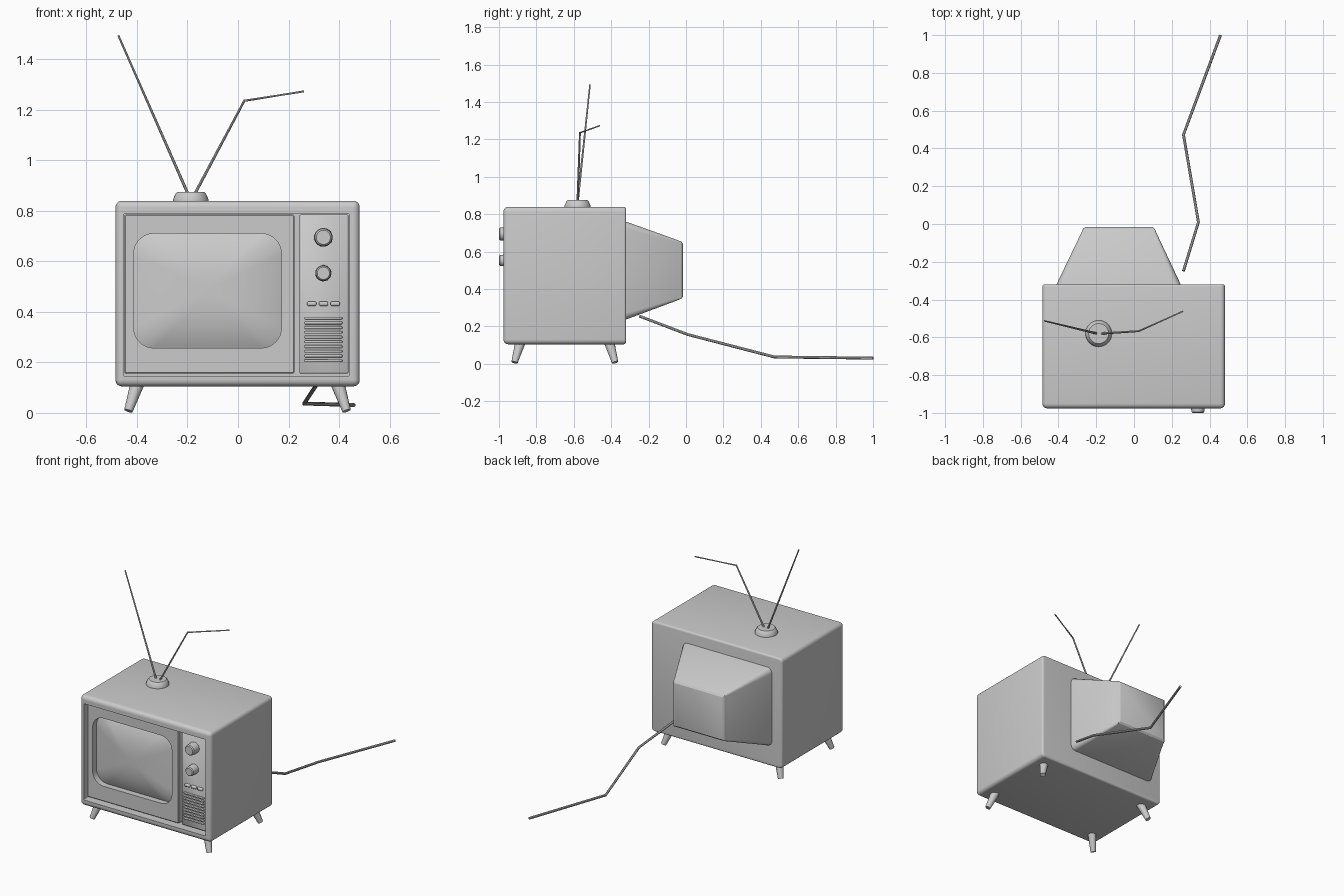
import bpy, bmesh, math
from mathutils import Vector

if "Cube" in bpy.data.objects:
    bpy.data.objects.remove(bpy.data.objects["Cube"])


def loft(name, rings, angle=35):
    """Skin a list of equal-length point rings and cap both ends."""
    bm = bmesh.new()
    vs = [[bm.verts.new(p) for p in ring] for ring in rings]
    n = len(vs[0])
    for a, b in zip(vs, vs[1:]):
        for i in range(n):
            j = (i + 1) % n
            bm.faces.new((a[i], a[j], b[j], b[i]))
    bm.faces.new(vs[0])
    bm.faces.new(vs[-1])
    bmesh.ops.recalc_face_normals(bm, faces=bm.faces)
    me = bpy.data.meshes.new(name)
    bm.to_mesh(me)
    bm.free()
    ob = bpy.data.objects.new(name, me)
    bpy.context.collection.objects.link(ob)
    activate(ob)
    bpy.ops.object.shade_smooth_by_angle(angle=math.radians(angle))
    return ob


def activate(ob):
    bpy.ops.object.select_all(action='DESELECT')
    ob.select_set(True)
    bpy.context.view_layer.objects.active = ob


def rrect(x0, x1, z0, z1, y, r, inset=0, seg=5):
    """Rounded rectangle facing -y."""
    x0, x1, z0, z1 = x0 + inset, x1 - inset, z0 + inset, z1 - inset
    r = max(r - inset, 0.003)
    pts = []
    for k, (cx, cz) in enumerate([(x1 - r, z1 - r), (x0 + r, z1 - r), (x0 + r, z0 + r), (x1 - r, z0 + r)]):
        for i in range(seg + 1):
            a = math.pi / 2 * (k + i / seg)
            pts.append(Vector((cx + r * math.cos(a), y, cz + r * math.sin(a))))
    return pts


def slab(name, box, y_front, y_back, r, bev, seg=5):
    """Rounded plate whose front edge is chamfered."""
    return loft(name, [rrect(*box, y_front, r, bev, seg), rrect(*box, y_front + bev, r, 0, seg),
                       rrect(*box, y_back, r, 0, seg)], 50)


def tube(name, pts, radii, sides=8):
    """Round bar along a path, one radius per point."""
    pts = [Vector(p) for p in pts]
    rings = []
    for i, p in enumerate(pts):
        d = Vector()
        if i:
            d += (p - pts[i - 1]).normalized()
        if i < len(pts) - 1:
            d += (pts[i + 1] - p).normalized()
        d.normalize()
        u = d.cross(Vector((0.31, 0.2, 0.05))).normalized()
        v = d.cross(u)
        rings.append([p + radii[i] * (math.cos(t) * u + math.sin(t) * v)
                      for t in (2 * math.pi * k / sides for k in range(sides))])
    return loft(name, rings)


def cut(ob, cutter):
    m = ob.modifiers.new("cut", 'BOOLEAN')
    m.operation, m.object, m.solver = 'DIFFERENCE', cutter, 'EXACT'
    activate(ob)
    bpy.ops.object.modifier_move_to_index(modifier=m.name, index=0)
    bpy.ops.object.modifier_apply(modifier=m.name)
    bpy.data.objects.remove(cutter, do_unlink=True)
    activate(ob)
    bpy.ops.object.shade_smooth_by_angle(angle=math.radians(35))


# Cabinet: rounded box with a recessed front
body = (-0.485, 0.482, 0.105, 0.84)
R = 0.025
steps = [R * (1 - math.cos(math.pi / 2 * i / 4)) for i in range(5)]
ins = [R * (1 - math.sin(math.pi / 2 * i / 4)) for i in range(5)]
rings = [rrect(*body, -0.976 + s, R, i) for s, i in zip(steps, ins)]
rings += [rrect(*body, -0.32 - s * 0.5, R, i * 0.5) for s, i in reversed(list(zip(steps, ins)))]
cabinet = loft("cabinet", rings)
cut(cabinet, loft("recess_cutter", [rrect(-0.453, 0.442, 0.145, 0.788, y, 0.006) for y in (-1.1, -0.895)]))

# Front panels
FACE = -0.943
screen_box = (-0.413, 0.172, 0.257, 0.71)
panel = slab("screen_panel", (-0.45, 0.223, 0.156, 0.785), FACE, -0.89, 0.005, 0.004, 2)
cut(panel, loft("screen_cutter", [rrect(*screen_box, y, 0.08, 0, 8) for y in (-1.1, -0.8)]))
slab("control_panel", (0.243, 0.437, 0.156, 0.785), FACE, -0.89, 0.005, 0.004, 2)

# Bulging screen, shrinking rings toward the middle
outline = rrect(*screen_box, 0, 0.08, 0, 8)
mid = Vector((-0.1205, 0, 0.4835))
rings = [[p + Vector((0, -0.88, 0)) for p in outline]]
for t in (1, 0.96, 0.9, 0.82, 0.72, 0.6, 0.45, 0.3, 0.15, 0.03):
    y = -0.902 - 0.045 * (1 - t ** 2.6)
    rings.append([mid.lerp(p, t) + Vector((0, y, 0)) for p in outline])
loft("screen", rings, 50)

# Knobs
for name, z, r in (("upper_knob", 0.695, 0.037), ("lower_knob", 0.553, 0.032)):
    tube(name, [(0.338, y, z) for y in (-0.935, -0.965, -0.994, -1.0)],
         [r, r, r * 0.92, r * 0.76], 24)

# Push buttons
for i, x in enumerate((0.292, 0.339, 0.385)):
    slab(f"button_{i + 1}", (x - 0.018, x + 0.018, 0.424, 0.441), -0.957, -0.935, 0.005, 0.003, 3)

# Speaker slats
for i in range(10):
    z = 0.375 - i * 0.0187
    slab(f"speaker_slat_{i + 1}", (0.263, 0.413, z - 0.0055, z + 0.0055), -0.952, -0.935, 0.003, 0.002, 2)

# Tapered tube housing at the back
base, rear = (-0.41, 0.247, 0.238, 0.76), (-0.278, 0.118, 0.34, 0.662)
loft("rear_housing", [rrect(*base, -0.33, 0.035), rrect(*base, -0.319, 0.035),
                      rrect(*rear, -0.045, 0.012), rrect(*rear, -0.024, 0.012, 0.009),
                      rrect(*rear, -0.016, 0.012, 0.02)], 30)

# Splayed legs
for sx, side in ((-1, "left"), (1, "right")):
    for end, y0, y1 in (("front", -0.885, -0.917), ("back", -0.411, -0.379)):
        tube(f"{end}_{side}_leg", [(sx * 0.396 - 0.002, y0, 0.118), (sx * 0.432 - 0.002, y1, 0.008)],
             [0.028, 0.017], 12)

# Antenna base and rods
tube("antenna_base", [(-0.187, -0.58, z) for z in (0.835, 0.846, 0.868, 0.875)],
     [0.07, 0.07, 0.06, 0.053], 32)
tube("left_antenna", [(-0.195, -0.58, 0.86), (-0.474, -0.513, 1.495)], [0.006, 0.004])
tube("right_antenna", [(-0.175, -0.58, 0.86), (0.025, -0.567, 1.236), (0.26, -0.462, 1.273)],
     [0.006, 0.005, 0.004])

# Power cable trailing behind
tube("power_cable", [(0.262, -0.248, 0.255), (0.341, 0.01, 0.157), (0.262, 0.473, 0.037), (0.458, 1.0, 0.031)],
     [0.008] * 4)
